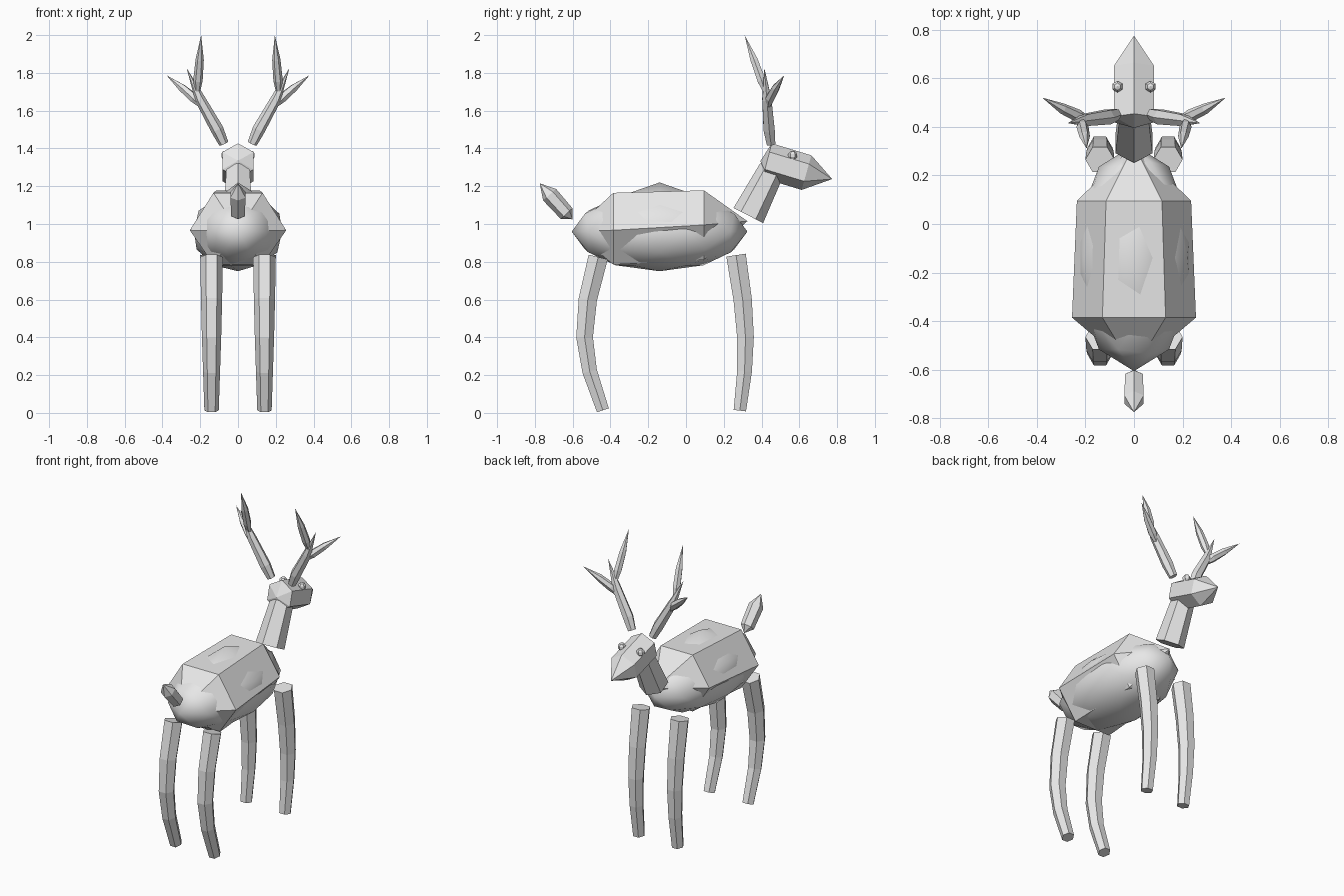
import bpy, bmesh
from math import sin, cos, tau
from mathutils import Vector

if "Cube" in bpy.data.objects:
    bpy.data.objects.remove(bpy.data.objects["Cube"], do_unlink=True)

GREY = (0.8, 0.8, 0.8, 1)
mat = bpy.data.materials.new("plain_grey")
mat.use_nodes = True
mat.diffuse_color = GREY
mat.node_tree.nodes["Principled BSDF"].inputs["Base Color"].default_value = GREY


def finish(name, bm, smooth=False):
    bmesh.ops.recalc_face_normals(bm, faces=bm.faces[:])
    for f in bm.faces:
        f.smooth = smooth
    me = bpy.data.meshes.new(name)
    bm.to_mesh(me)
    bm.free()
    me.materials.append(mat)
    ob = bpy.data.objects.new(name, me)
    bpy.context.scene.collection.objects.link(ob)
    return ob


def loft(name, rings):
    """Skin a list of rings; a ring of one point closes to a tip."""
    bm = bmesh.new()
    loops = [[bm.verts.new(p) for p in r] for r in rings]
    for a, b in zip(loops, loops[1:]):
        n = max(len(a), len(b))
        for i in range(n):
            j = (i + 1) % n
            if len(a) == 1:
                bm.faces.new((a[0], b[j], b[i]))
            elif len(b) == 1:
                bm.faces.new((a[i], a[j], b[0]))
            else:
                bm.faces.new((a[i], a[j], b[j], b[i]))
    for end in (loops[0], loops[-1]):
        if len(end) > 2:
            bm.faces.new(end)
    return finish(name, bm)


def tube(name, path, sides=6, phase=0.0):
    """Faceted tube along (x, y, z, radius) points; radius 0 makes a tip."""
    pts = [Vector(p[:3]) for p in path]
    rings = []
    for i, p in enumerate(path):
        t = (pts[min(i + 1, len(pts) - 1)] - pts[max(i - 1, 0)]).normalized()
        u = Vector((1, 0, 0))
        u = (u - t * u.dot(t)).normalized()
        v = t.cross(u)
        angles = [tau * k / sides + phase for k in range(sides)]
        rings.append([pts[i]] if p[3] == 0 else
                     [pts[i] + (u * cos(a) + v * sin(a)) * p[3] for a in angles])
    return loft(name, rings)


# Faceted body shell: six-sided, pointed at both ends
def body_ring(y, top, side, low, flat, wide):
    return [(flat, y, top), (wide, y, side), (flat, y, low),
            (-flat, y, low), (-wide, y, side), (-flat, y, top)]


loft("body_shell", [
    [(0, -0.6, 0.965)],
    body_ring(-0.385, 1.165, 0.967, 0.785, 0.13, 0.255),
    body_ring(0.095, 1.178, 0.995, 0.81, 0.115, 0.235),
    [(0, 0.325, 1.015)]])

# Rounded belly, its top point rising through the back
bm = bmesh.new()
bmesh.ops.create_icosphere(bm, subdivisions=2, radius=1)
for v in bm.verts:
    peak = 0.05 if v.co.z > 0.99 else 0
    v.co = (v.co.x * 0.245, v.co.y * 0.465 - 0.14, v.co.z * 0.21 + 0.96 + peak)
finish("belly", bm, smooth=True)

# Neck, head and tail
QUARTER = tau / 4
tube("neck", [(0, 0.33, 1.045, 0.088), (0, 0.455, 1.29, 0.07)], phase=QUARTER)
tube("head", [(0, 0.395, 1.335, 0), (0, 0.43, 1.335, 0.095),
              (0, 0.638, 1.272, 0.095), (0, 0.774, 1.238, 0)], phase=QUARTER)
tube("tail", [(0, -0.6, 1.025, 0), (0, -0.632, 1.055, 0.042),
              (0, -0.722, 1.155, 0.046), (0, -0.774, 1.215, 0)], phase=QUARTER)

# Paired parts
FRONT = [(0.265, 0.835, 0.06), (0.3, 0.6, 0.056), (0.315, 0.4, 0.051),
         (0.31, 0.22, 0.045), (0.285, 0.012, 0.038)]
REAR = [(-0.465, 0.825, 0.06), (-0.52, 0.6, 0.056), (-0.537, 0.4, 0.051),
        (-0.51, 0.22, 0.045), (-0.44, 0.014, 0.038)]
for side, s in (("left", 1), ("right", -1)):
    for leg, path in (("front", FRONT), ("rear", REAR)):
        tube(f"{leg}_leg_{side}", [(s * 0.14, y, z, r) for y, z, r in path])

    # Antler beam with an upper and an outer tine
    antler = {
        "antler_beam": [(0.075, 0.45, 1.425, 0.026), (0.11, 0.44, 1.5, 0.034),
                        (0.2, 0.428, 1.66, 0.028), (0.272, 0.415, 1.825, 0)],
        "antler_upper_tine": [(0.215, 0.425, 1.69, 0.012), (0.212, 0.4, 1.76, 0.025),
                              (0.203, 0.36, 1.87, 0.022), (0.195, 0.31, 2.0, 0)],
        "antler_outer_tine": [(0.195, 0.435, 1.625, 0.012), (0.23, 0.445, 1.665, 0.026),
                              (0.295, 0.475, 1.72, 0.022), (0.378, 0.52, 1.787, 0)]}
    for part, path in antler.items():
        tube(f"{part}_{side}", [(s * x, y, z, r) for x, y, z, r in path])

    # Eye
    bm = bmesh.new()
    bmesh.ops.create_uvsphere(bm, u_segments=6, v_segments=5, radius=0.025)
    bmesh.ops.translate(bm, verts=bm.verts[:], vec=(s * 0.068, 0.565, 1.363))
    finish(f"eye_{side}", bm)
